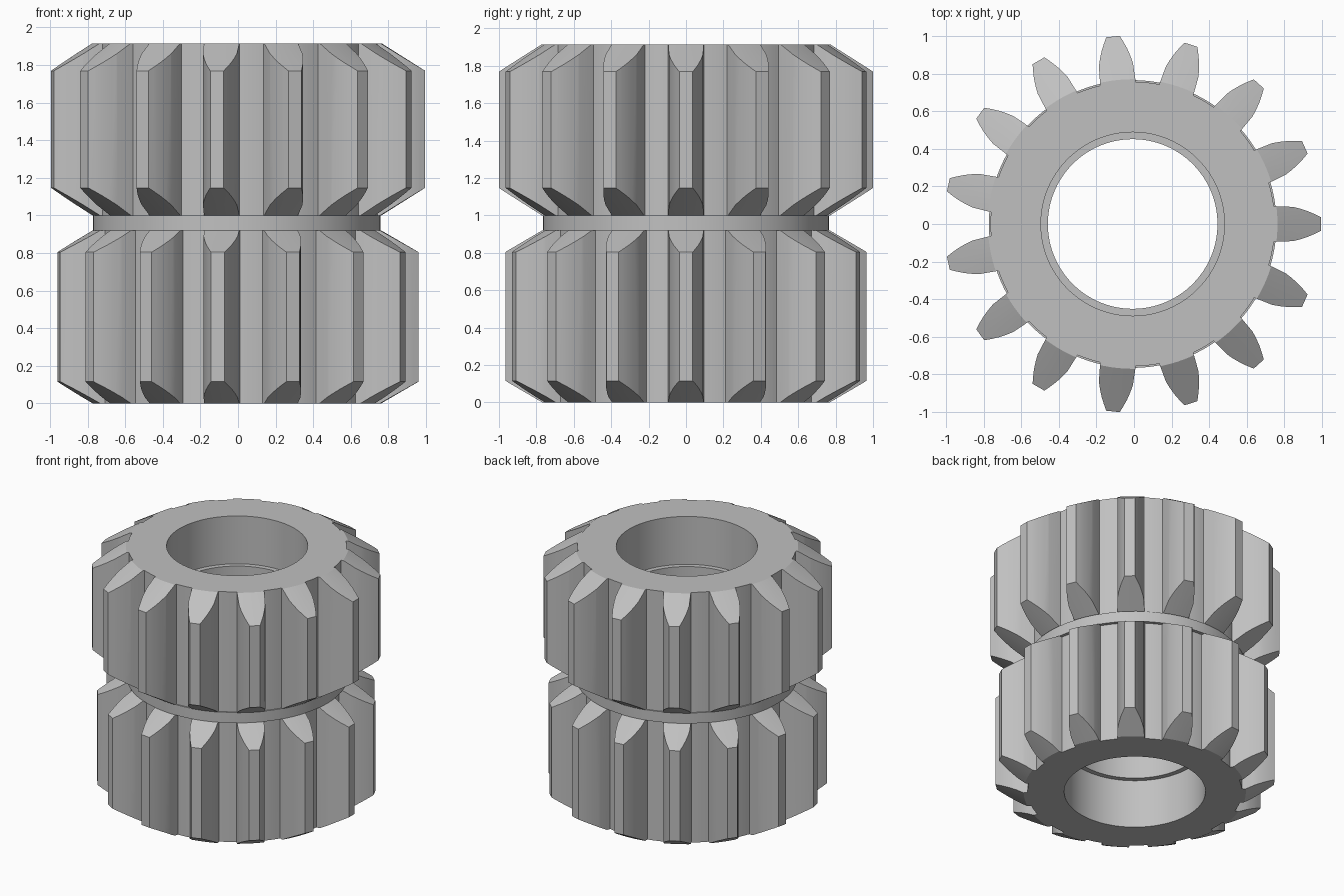
import bpy
import bmesh
from math import cos, sin, pi, radians, atan2

if "Cube" in bpy.data.objects:
    bpy.data.objects.remove(bpy.data.objects["Cube"], do_unlink=True)

TEETH = 15
STEPS = 120
CENTRE_X = -0.007
BORE, LEDGE, COLLAR = 0.488, 0.451, 0.765

steel = bpy.data.materials.new("plain grey")
steel.use_nodes = True
grey = (0.53, 0.53, 0.53, 1)
steel.diffuse_color = grey
steel.node_tree.nodes["Principled BSDF"].inputs["Base Color"].default_value = grey


def make_object(name, bm):
    bmesh.ops.recalc_face_normals(bm, faces=bm.faces)
    mesh = bpy.data.meshes.new(name)
    bm.to_mesh(mesh)
    bm.free()
    mesh.materials.append(steel)
    obj = bpy.data.objects.new(name, mesh)
    obj.location.x = CENTRE_X
    bpy.context.collection.objects.link(obj)
    return obj


def smooth(obj):
    bpy.ops.object.select_all(action='DESELECT')
    obj.select_set(True)
    bpy.context.view_layer.objects.active = obj
    bpy.ops.object.shade_smooth_by_angle(angle=radians(22))


def lathe(name, profile):
    """Revolve a closed (radius, height) loop around z."""
    bm = bmesh.new()
    rings = []
    for i in range(STEPS):
        a = 2 * pi * i / STEPS
        rings.append([bm.verts.new((r * cos(a), r * sin(a), z)) for r, z in profile])
    n = len(profile)
    for i in range(STEPS):
        a, b = rings[i], rings[(i + 1) % STEPS]
        for j in range(n):
            k = (j + 1) % n
            bm.faces.new((a[j], b[j], b[k], a[k]))
    return make_object(name, bm)


def toothed_prism(name, tip, root, z0, z1):
    """Straight toothed column with curved flanks."""
    flank = [(root, 0.095), (tip - 0.15, 0.091), (tip - 0.11, 0.081),
             (tip - 0.07, 0.068), (tip - 0.035, 0.053), (tip, 0.036)]
    tooth = [(r, -w) for r, w in flank] + [(r, w) for r, w in reversed(flank)]
    # rounded floor between two teeth
    half = atan2(0.095, root)
    pitch = 2 * pi / TEETH
    floor_r = (root ** 2 + 0.095 ** 2) ** 0.5
    for i in range(1, 5):
        a = half + (pitch - 2 * half) * i / 5
        tooth.append((floor_r * cos(a), floor_r * sin(a)))
    bm = bmesh.new()
    verts = []
    for t in range(TEETH):
        c, s = cos(t * pitch), sin(t * pitch)
        verts += [bm.verts.new((x * c - y * s, x * s + y * c, z0)) for x, y in tooth]
    face = bm.faces.new(verts)
    top = bmesh.ops.extrude_face_region(bm, geom=[face])["geom"]
    moved = [v for v in top if isinstance(v, bmesh.types.BMVert)]
    bmesh.ops.translate(bm, verts=moved, vec=(0, 0, z1 - z0))
    return make_object(name, bm)


def gear(name, tip, root, z0, z1, rim, slope, bore):
    """Toothed column trimmed to a bevelled, bored blank."""
    obj = toothed_prism(name, tip, root, z0 - 0.1, z1 + 0.1)
    drop = (1.1 - rim) * slope
    blank = lathe("blank", [(rim, z0), (1.1, z0 + drop), (1.1, z1 - drop), (rim, z1)] + bore)
    mod = obj.modifiers.new("trim", 'BOOLEAN')
    mod.operation = 'INTERSECT'
    mod.solver = 'EXACT'
    mod.object = blank
    bpy.context.view_layer.objects.active = obj
    bpy.ops.object.modifier_apply(modifier=mod.name)
    bpy.data.objects.remove(blank, do_unlink=True)
    smooth(obj)


# upper gear, with its wide bore at the top
gear("upper_gear", 1.002, 0.75, 1.0, 1.915, 0.77, 0.63,
     [(BORE, 1.915), (BORE, 1.55), (LEDGE, 1.55), (LEDGE, 1.0)])

# slightly smaller lower gear, with its wide bore at the bottom
gear("lower_gear", 0.967, 0.735, 0.0, 0.92, 0.768, 0.58,
     [(LEDGE, 0.92), (LEDGE, 0.37), (BORE, 0.37), (BORE, 0.0)])

# plain collar between the gears
smooth(lathe("collar", [(COLLAR, 0.92), (COLLAR, 1.0), (LEDGE, 1.0), (LEDGE, 0.92)]))
